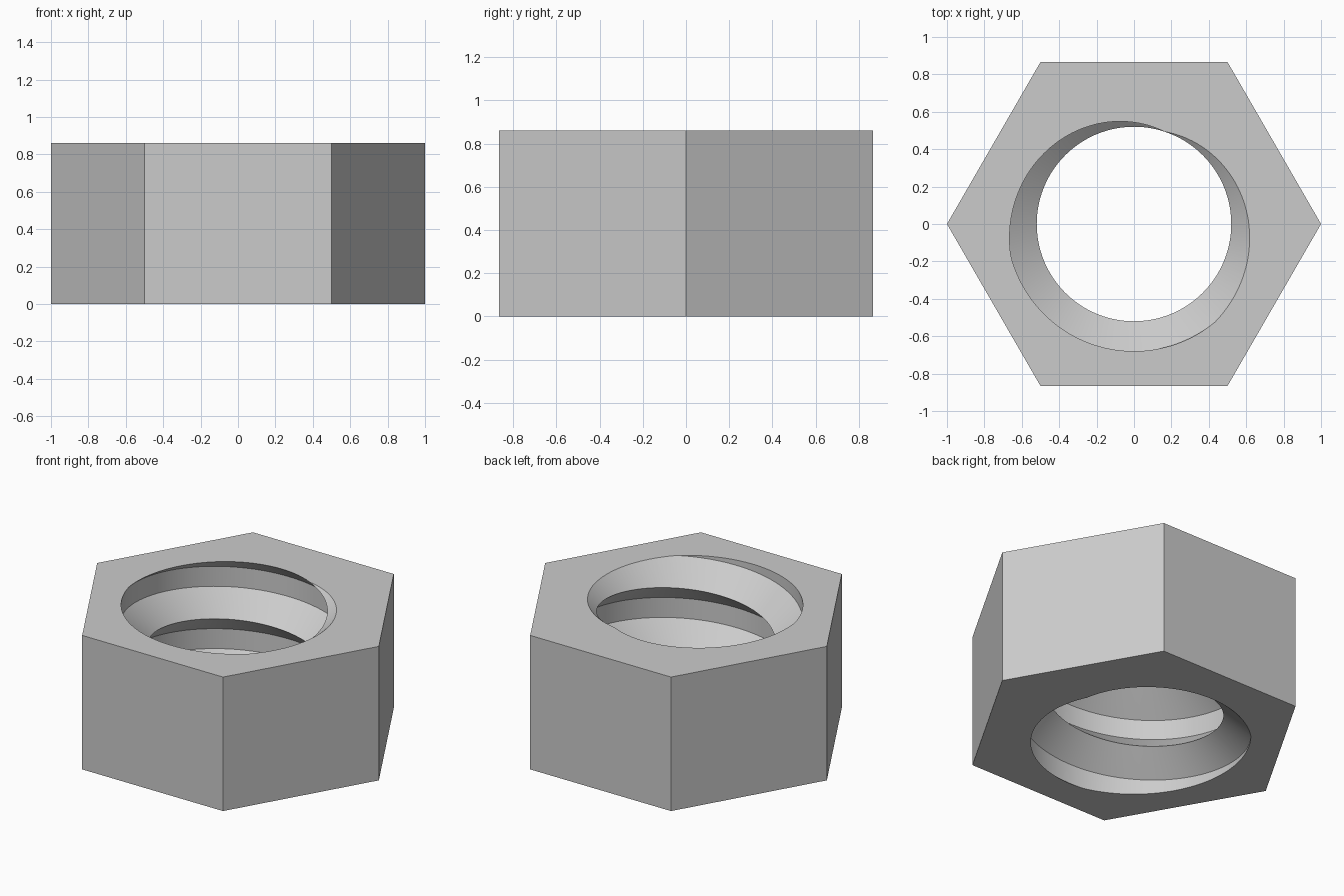
import bpy, bmesh, math
from mathutils import Vector

cube = bpy.data.objects.get("Cube")
if cube:
    bpy.data.objects.remove(cube, do_unlink=True)

HEIGHT = 0.86
PITCH = 0.40
CREST, ROOT = 0.52, 0.68       # thread radii
START = math.radians(72)       # where the crest meets the top face
STEPS = 144                    # segments per turn

bm = bmesh.new()

# Threaded bore: crest, lower root and upper root swept along a helix
profile = [(CREST, 0.0), (ROOT, 0.34), (ROOT, 0.66)]
turns = math.ceil(HEIGHT / PITCH) + 3
rings = []
for i in range(turns * STEPS + 1):
    turn = i / STEPS - turns + 1
    angle = START + turn * math.tau
    rings.append([bm.verts.new((r * math.cos(angle), r * math.sin(angle),
                                HEIGHT + PITCH * (turn + rise)))
                  for r, rise in profile])
for i in range((turns - 1) * STEPS):
    here = rings[i] + [rings[i + STEPS][0]]
    ahead = rings[i + 1] + [rings[i + 1 + STEPS][0]]
    for k in range(len(profile)):
        bm.faces.new((here[k], ahead[k], ahead[k + 1], here[k + 1]))
bmesh.ops.triangulate(bm, faces=bm.faces[:])

# Trim the thread flush with the two end faces
for z, side in ((HEIGHT, 1), (0, -1)):
    bmesh.ops.bisect_plane(bm, geom=bm.verts[:] + bm.edges[:] + bm.faces[:], dist=1e-6,
                           plane_co=(0, 0, z), plane_no=(0, 0, side), clear_outer=True)
bmesh.ops.remove_doubles(bm, verts=bm.verts[:], dist=1e-5)
rims = {z: [e for e in bm.edges if e.is_boundary
            and all(abs(v.co.z - z) < 1e-4 for v in e.verts)] for z in (0, HEIGHT)}

# Hexagonal outside
corners = {z: [bm.verts.new((math.cos(k * math.tau / 6), math.sin(k * math.tau / 6), z))
               for k in range(6)] for z in (0, HEIGHT)}
low, high = corners[0], corners[HEIGHT]
for k in range(6):
    n = (k + 1) % 6
    bm.faces.new((low[k], low[n], high[n], high[k]))

# End faces between the hexagon and the bore
for z, ring in corners.items():
    outline = [bm.edges.get((ring[k], ring[(k + 1) % 6])) for k in range(6)]
    bmesh.ops.triangle_fill(bm, edges=rims[z] + outline, use_beauty=True,
                            normal=Vector((0, 0, 1)))
bmesh.ops.recalc_face_normals(bm, faces=bm.faces[:])

mesh = bpy.data.meshes.new("hex_nut")
bm.to_mesh(mesh)
bm.free()
nut = bpy.data.objects.new("hex_nut", mesh)
bpy.context.collection.objects.link(nut)

# Plain grey metal
grey = bpy.data.materials.new("light grey")
grey.use_nodes = True
colour = (0.6, 0.6, 0.6, 1)
grey.diffuse_color = colour
grey.node_tree.nodes["Principled BSDF"].inputs["Base Color"].default_value = colour
mesh.materials.append(grey)

bpy.context.view_layer.objects.active = nut
nut.select_set(True)
bpy.ops.object.shade_smooth_by_angle(angle=math.radians(25))
